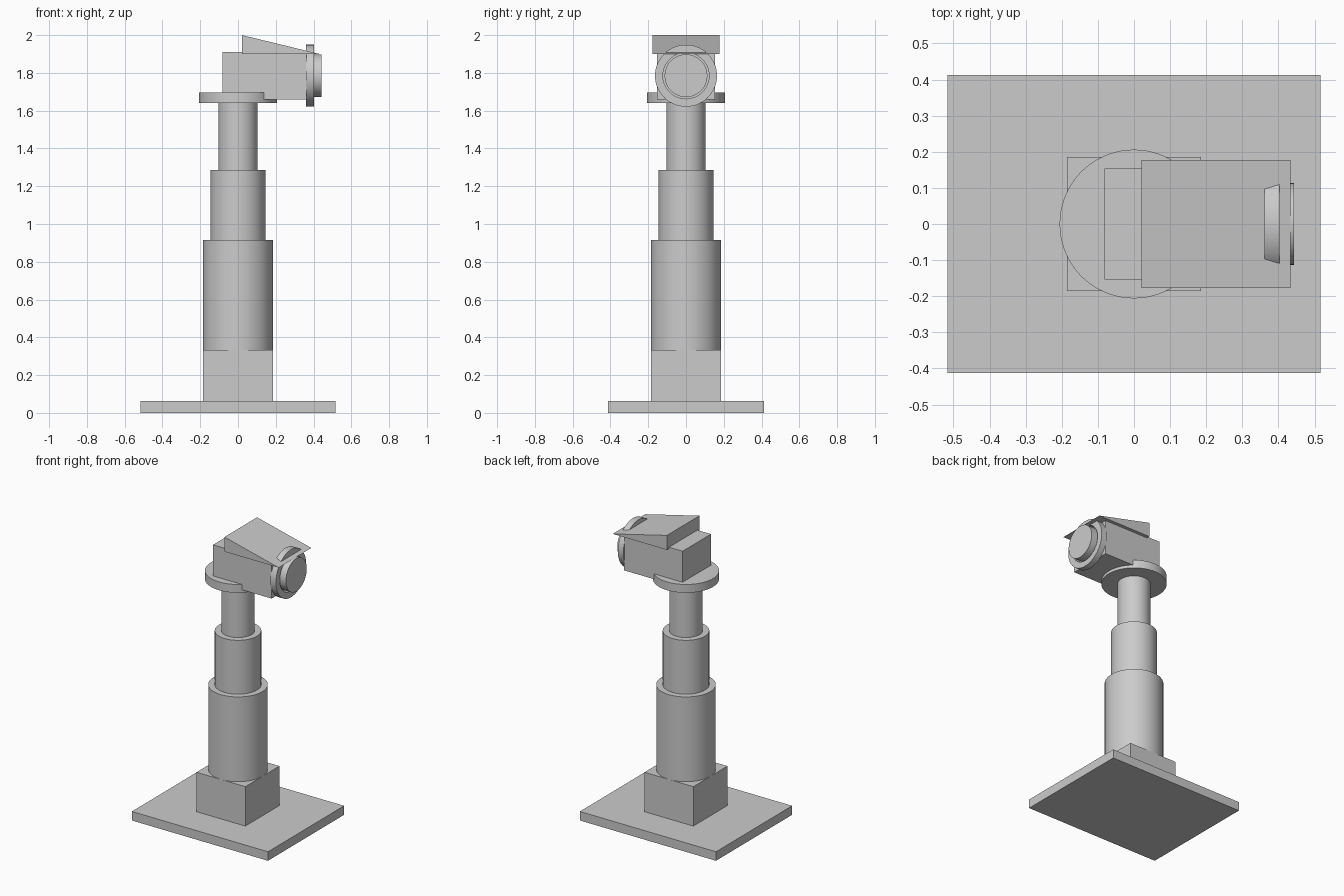
import bpy
import bmesh
from math import pi, radians
from mathutils import Matrix, Vector

cube = bpy.data.objects.get("Cube")
if cube:
    bpy.data.objects.remove(cube, do_unlink=True)

grey = bpy.data.materials.new("plain grey")
grey.use_nodes = True
colour = (0.6, 0.6, 0.6, 1)
grey.diffuse_color = colour
grey.node_tree.nodes["Principled BSDF"].inputs["Base Color"].default_value = colour


def finish(name, bm, smooth=False):
    bmesh.ops.recalc_face_normals(bm, faces=bm.faces)
    mesh = bpy.data.meshes.new(name)
    bm.to_mesh(mesh)
    bm.free()
    mesh.materials.append(grey)
    obj = bpy.data.objects.new(name, mesh)
    bpy.context.collection.objects.link(obj)
    if smooth:
        bpy.ops.object.select_all(action="DESELECT")
        obj.select_set(True)
        bpy.context.view_layer.objects.active = obj
        bpy.ops.object.shade_smooth_by_angle(angle=radians(30))


def box(name, low, high):
    low, high = Vector(low), Vector(high)
    bm = bmesh.new()
    bmesh.ops.create_cube(bm, size=1, matrix=Matrix.Translation((low + high) / 2)
                          @ Matrix.Diagonal((*(high - low), 1)))
    finish(name, bm)


def lathe(name, profile, matrix=Matrix(), closed=False):
    """Spin a (radius, height) profile around the local z axis."""
    bm = bmesh.new()
    verts = [bm.verts.new((r, 0, h)) for r, h in profile]
    pairs = list(zip(verts, verts[1:])) + ([(verts[-1], verts[0])] if closed else [])
    edges = [bm.edges.new(p) for p in pairs]
    bmesh.ops.spin(bm, geom=verts + edges, axis=(0, 0, 1), cent=(0, 0, 0),
                   angle=2 * pi, steps=72, use_merge=False)
    bmesh.ops.remove_doubles(bm, verts=bm.verts, dist=1e-5)
    bmesh.ops.transform(bm, matrix=matrix, verts=bm.verts)
    finish(name, bm, smooth=True)


def cylinder(name, radius, low, high, matrix=Matrix()):
    lathe(name, [(0, low), (radius, low), (radius, high), (0, high)], matrix)


# Base plate and square foot
box("base_plate", (-0.517, -0.413, 0), (0.517, 0.413, 0.062))
box("foot_block", (-0.185, -0.185, 0.062), (0.185, 0.185, 0.333))

# Telescoping column and turntable
cylinder("lower_column", 0.185, 0.333, 0.915)
cylinder("middle_column", 0.145, 0.915, 1.285)
cylinder("upper_column", 0.104, 1.285, 1.64)
cylinder("turntable", 0.206, 1.64, 1.697)

# Camera housing
box("camera_body", (-0.082, -0.154, 1.66), (0.363, 0.154, 1.91))

# Wedge-shaped sun hood
bm = bmesh.new()
side = [bm.verts.new((x, -0.177, z)) for x, z in
        ((0.021, 1.9), (0.433, 1.9), (0.021, 2.0))]
face = bm.faces.new(side)
extruded = bmesh.ops.extrude_face_region(bm, geom=[face])["geom"]
bmesh.ops.translate(bm, vec=(0, 0.354, 0),
                    verts=[v for v in extruded if isinstance(v, bmesh.types.BMVert)])
finish("sun_hood", bm)

# Lens with a loose ring around it, facing +x
facing = Matrix.Translation((0, 0, 1.785)) @ Matrix.Rotation(pi / 2, 4, "Y")
lathe("lens_ring", [(0.122, 0.361), (0.164, 0.361), (0.164, 0.403), (0.122, 0.403)],
      facing, closed=True)
cylinder("lens", 0.113, 0.355, 0.443, facing)
